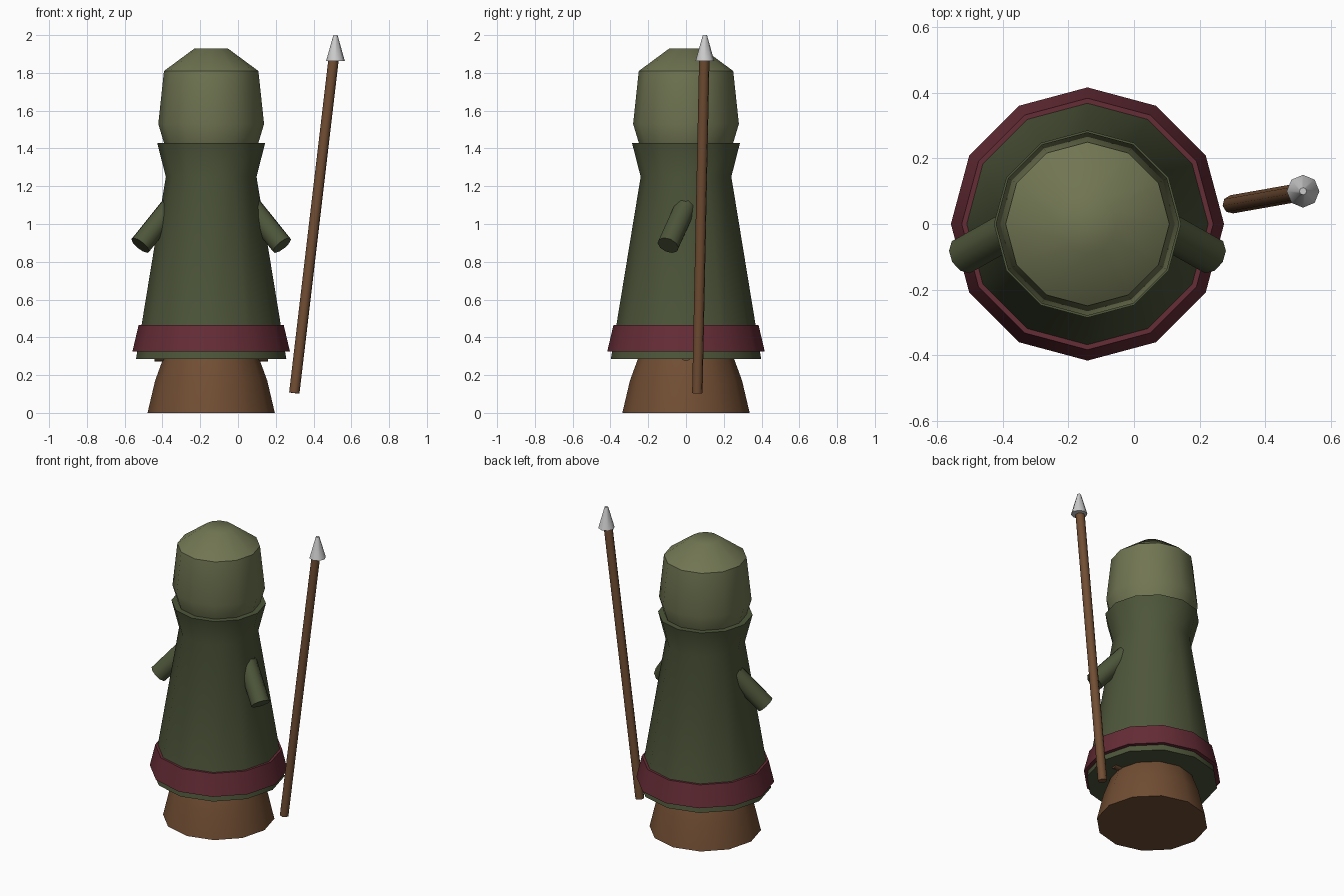
import bpy, bmesh, math
from mathutils import Vector

if "Cube" in bpy.data.objects:
    bpy.data.objects.remove(bpy.data.objects["Cube"])

CX = -0.142   # axis of the figure


def material(name, rgb):
    m = bpy.data.materials.new(name)
    m.diffuse_color = (*rgb, 1)
    m.use_nodes = True
    m.node_tree.nodes["Principled BSDF"].inputs["Base Color"].default_value = m.diffuse_color
    return m


ROBE = material("dark_green", (0.075, 0.092, 0.042))
HEAD = material("olive", (0.165, 0.18, 0.085))
WOOD = material("brown", (0.165, 0.075, 0.033))
TRIM = material("maroon", (0.13, 0.025, 0.036))


def finish(name, bm, mat):
    bmesh.ops.recalc_face_normals(bm, faces=bm.faces)
    me = bpy.data.meshes.new(name)
    bm.to_mesh(me)
    bm.free()
    ob = bpy.data.objects.new(name, me)
    bpy.context.collection.objects.link(ob)
    if mat:
        me.materials.append(mat)
    bpy.ops.object.select_all(action='DESELECT')
    bpy.context.view_layer.objects.active = ob
    ob.select_set(True)
    bpy.ops.object.shade_smooth_by_angle(angle=math.radians(46))
    return ob


def lathe(name, profile, mat, centre=(CX, 0), sides=12):
    """Stack of (radius, z) rings, capped at both ends."""
    bm = bmesh.new()
    rings = []
    for r, z in profile:
        rings.append([bm.verts.new((centre[0] + r * math.cos(2 * math.pi * i / sides),
                                    centre[1] + r * math.sin(2 * math.pi * i / sides), z))
                      for i in range(sides)])
    for a, b in zip(rings, rings[1:]):
        for i in range(sides):
            j = (i + 1) % sides
            bm.faces.new((a[i], a[j], b[j], b[i]))
    bm.faces.new(rings[0])
    bm.faces.new(rings[-1])
    return finish(name, bm, mat)


def rod(name, a, b, radius, mat, sides=8):
    """Cylinder between two points."""
    a, b = Vector(a), Vector(b)
    bm = bmesh.new()
    bmesh.ops.create_cone(bm, cap_ends=True, segments=sides, radius1=radius,
                          radius2=radius, depth=(b - a).length)
    rot = (b - a).to_track_quat('Z', 'Y').to_matrix()
    bmesh.ops.rotate(bm, verts=bm.verts, matrix=rot)
    bmesh.ops.translate(bm, verts=bm.verts, vec=(a + b) / 2)
    return finish(name, bm, mat)


# Body
lathe("base", [(0.337, 0), (0.297, 0.17), (0.255, 0.285), (0.22, 0.36)], WOOD)
lathe("robe", [(0.398, 0.285), (0.24, 1.25), (0.286, 1.43)], ROBE)
lathe("hem_band", [(0.417, 0.325), (0.384, 0.465)], TRIM)
lathe("head", [(0.21, 1.32), (0.25, 1.43), (0.28, 1.53), (0.25, 1.81), (0.09, 1.928)], HEAD)

# Crossbar just showing under the robe
rod("under_bar", (CX - 0.3, 0, 0.30), (CX + 0.3, 0, 0.30), 0.027, WOOD)

# Sleeves
for side, label in ((1, "right"), (-1, "left")):
    rod(label + "_sleeve", (CX + side * 0.18, 0.015, 1.13),
        (CX + side * 0.375, -0.095, 0.887), 0.059, ROBE, 10)

# Spear
rod("spear_shaft", (0.298, 0.06, 0.105), (0.507, 0.097, 1.88), 0.028, WOOD)
lathe("spear_head", [(0.05, 1.862), (0.011, 2.0)], None, (0.516, 0.1), 8)
